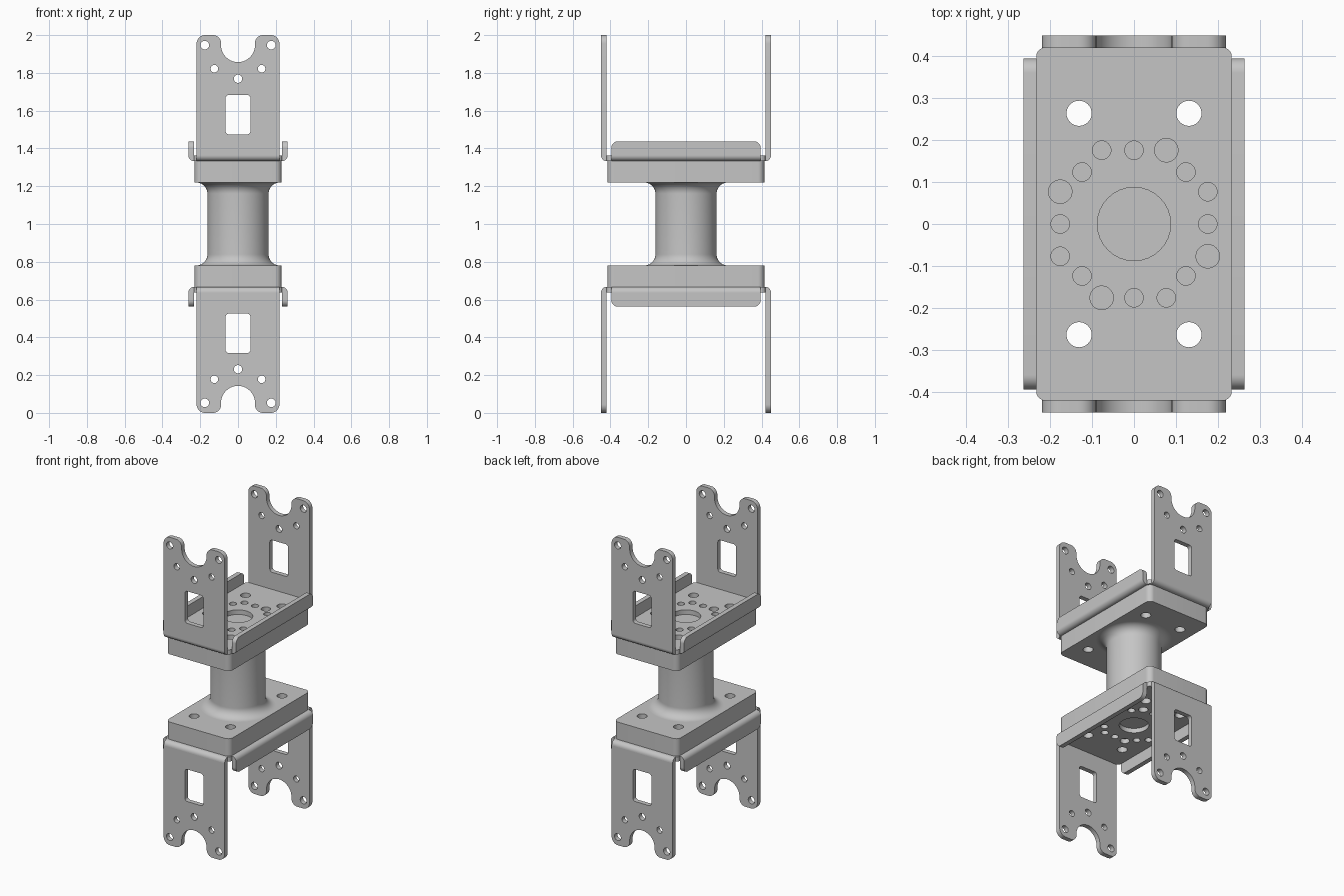
import bpy, bmesh
from math import sin, cos, pi, tan
from mathutils import Vector, Matrix

if "Cube" in bpy.data.objects:
    bpy.data.objects.remove(bpy.data.objects["Cube"], do_unlink=True)

# One bare metal colour
metal = bpy.data.materials.new("light_grey_metal")
metal.use_nodes = True
GREY = (0.56, 0.56, 0.56, 1)
metal.diffuse_color = GREY
metal.node_tree.nodes["Principled BSDF"].inputs["Base Color"].default_value = GREY

# Sketch planes: sketch (u, v) and depth w mapped to x, y, z
FLAT = Matrix(((1, 0, 0), (0, 1, 0), (0, 0, 1)))    # u=x v=y w=z
FRONT = Matrix(((1, 0, 0), (0, 0, 1), (0, 1, 0)))   # u=x v=z w=y
SIDE = Matrix(((0, 0, 1), (1, 0, 0), (0, 1, 0)))    # u=y v=z w=x


def arc(cx, cy, r, a0, a1, n):
    return [(cx + r * cos(a0 + (a1 - a0) * i / n),
             cy + r * sin(a0 + (a1 - a0) * i / n)) for i in range(n + 1)]


def circle(x, y, r):
    return arc(x, y, r, 0, 2 * pi, 32)[:-1]


def rounded(corners, n=10):
    """Polygon from (x, y, fillet radius) corners."""
    out = []
    for i, (x, y, r) in enumerate(corners):
        p = Vector((x, y))
        if r == 0:
            out.append((x, y))
            continue
        d0 = (Vector(corners[i - 1][:2]) - p).normalized()
        d1 = (Vector(corners[(i + 1) % len(corners)][:2]) - p).normalized()
        half = d0.angle(d1) / 2
        centre = p + (d0 + d1).normalized() * (r / sin(half))
        start = p + d0 * (r / tan(half)) - centre
        end = p + d1 * (r / tan(half)) - centre
        sweep = pi - 2 * half
        for k in range(n + 1):
            t = k / n
            v = (start * sin((1 - t) * sweep) + end * sin(t * sweep)) / sin(sweep)
            out.append(tuple(centre + v))
    return out


def box(u0, u1, v0, v1, r):
    return rounded([(u0, v0, r), (u1, v0, r), (u1, v1, r), (u0, v1, r)])


def finish(name, bm, mirror):
    """Make the object about the model centre, mirrored on the given axes."""
    bmesh.ops.remove_doubles(bm, verts=bm.verts, dist=1e-5)
    bmesh.ops.recalc_face_normals(bm, faces=bm.faces)
    mesh = bpy.data.meshes.new(name)
    bm.to_mesh(mesh)
    bm.free()
    mesh.materials.append(metal)
    obj = bpy.data.objects.new(name, mesh)
    obj.location.z = 1
    bpy.context.collection.objects.link(obj)
    bpy.ops.object.select_all(action="DESELECT")
    obj.select_set(True)
    bpy.context.view_layer.objects.active = obj
    bpy.ops.object.shade_smooth_by_angle(angle=0.6)
    if mirror:
        mod = obj.modifiers.new("Mirror", "MIRROR")
        mod.use_axis = [axis in mirror for axis in "xyz"]
        mod.use_mirror_merge = False


def sheet(name, plane, w0, w1, outline, holes=(), mirror="z"):
    """Extrude an outline with holes from depth w0 to w1."""
    curve = bpy.data.curves.new(name, "CURVE")
    curve.dimensions = "2D"
    curve.fill_mode = "BOTH"
    curve.extrude = (w1 - w0) / 2
    for loop in [outline, *holes]:
        spline = curve.splines.new("POLY")
        spline.points.add(len(loop) - 1)
        for point, (u, v) in zip(spline.points, loop):
            point.co = (u, v, 0, 1)
        spline.use_cyclic_u = True
    temp = bpy.data.objects.new("sketch", curve)
    bpy.context.collection.objects.link(temp)
    deps = bpy.context.evaluated_depsgraph_get()
    mesh = bpy.data.meshes.new_from_object(temp.evaluated_get(deps))
    bm = bmesh.new()
    bm.from_mesh(mesh)
    bpy.data.objects.remove(temp, do_unlink=True)
    bpy.data.meshes.remove(mesh)
    for v in bm.verts:
        v.co = plane @ (v.co + Vector((0, 0, (w0 + w1) / 2)))
    finish(name, bm, mirror)


# Main sizes; heights are measured from the middle of the model
T = 0.03
BLOCK_LOW, BASE, TOP = 0.22, 0.333, 1.0
EAR_X, EAR_Y = 0.219, 0.45
FLANGE_X, FLANGE_Y = 0.263, 0.395
FLOOR = BASE + T

bolts = [circle(sx * 0.131, sy * 0.264, 0.03) for sx in (-1, 1) for sy in (-1, 1)]

# Mounting blocks
sheet("mounting_block", FLAT, BLOCK_LOW, BASE, box(-0.23, 0.23, -0.415, 0.415, 0.035), bolts)

# Bracket base plates with a ring of holes in four turns
ring = [circle(0, 0, 0.0875)]
for turn in range(4):
    c, s = round(cos(turn * pi / 2)), round(sin(turn * pi / 2))
    for x, y, r in ((0, 0.176, 0.022), (0.077, 0.176, 0.028),
                    (-0.077, 0.176, 0.022), (0.124, 0.124, 0.022)):
        ring.append(circle(c * x - s * y, s * x + c * y, r))
px, py = FLANGE_X - T, EAR_Y - T
sheet("bracket_plate", FLAT, BASE, FLOOR, box(-px, px, -py, py, 0.02), bolts + ring)


# Quarter bends joining the plate to the ears and side flanges
def bend(edge):
    return [(edge - T, FLOOR)] + arc(edge - T, FLOOR, T, -pi / 2, 0, 10)


sheet("ear_bend", SIDE, -EAR_X, EAR_X, bend(EAR_Y), mirror="yz")
sheet("flange_bend", FRONT, -FLANGE_Y, FLANGE_Y, bend(FLANGE_X), mirror="xz")

# Low side flanges
sheet("side_flange", SIDE, FLANGE_X - T, FLANGE_X,
      rounded([(-FLANGE_Y, FLOOR, 0), (FLANGE_Y, FLOOR, 0),
               (FLANGE_Y, 0.438, 0.035), (-FLANGE_Y, 0.438, 0.035)]), mirror="xz")

# Tall forked ears with window and screw holes
half = [(EAR_X, FLOOR, 0), (EAR_X, TOP, 0.045), (0.09, TOP, 0.042), (0.09, 0.857, 0.0899)]
ear = rounded(half + [(-x, z, r) for x, z, r in reversed(half)])
screws = [circle(0, 0.769, 0.022)]
for s in (-1, 1):
    screws += [circle(s * 0.176, 0.947, 0.023), circle(s * 0.125, 0.822, 0.02)]
sheet("forked_ear", FRONT, EAR_Y - T, EAR_Y, ear,
      screws + [box(-0.066, 0.066, 0.474, 0.683, 0.018)], mirror="yz")

# Round column flaring into both blocks
R, F = 0.162, 0.06
lower = arc(R + F, -BLOCK_LOW + F, F, -pi / 2, -pi, 12)
profile = lower + [(r, -z) for r, z in reversed(lower)]
bm = bmesh.new()
verts = [bm.verts.new((r, 0, z)) for r, z in profile]
edges = [bm.edges.new(pair) for pair in zip(verts, verts[1:])]
bmesh.ops.spin(bm, geom=verts + edges, axis=(0, 0, 1), cent=(0, 0, 0),
               angle=2 * pi, steps=64, use_duplicate=False)
finish("column", bm, "")
